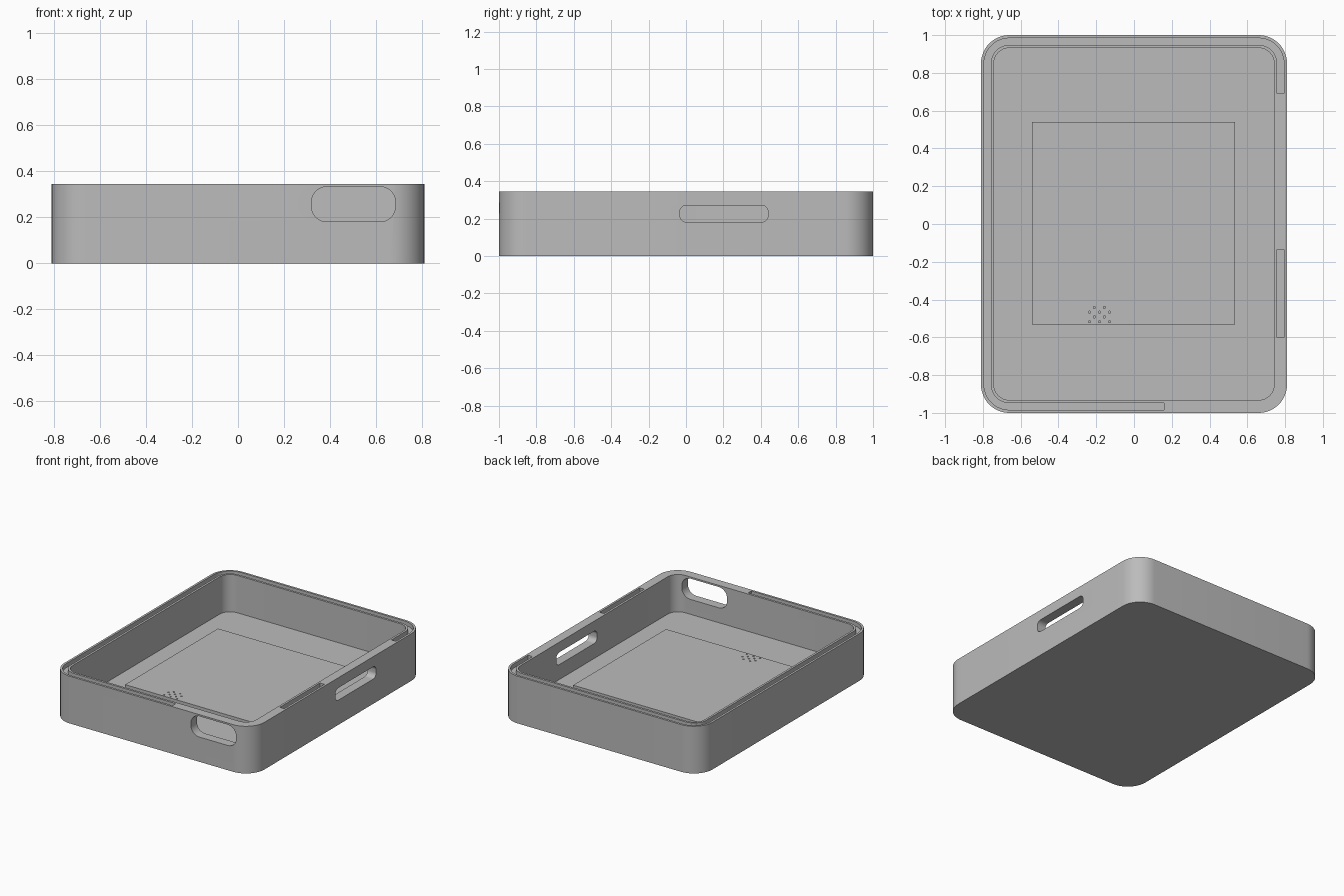
import bpy, bmesh, math
from mathutils import Matrix

default = bpy.data.objects.get("Cube")
if default:
    bpy.data.objects.remove(default, do_unlink=True)

HX, HY, HEIGHT, RADIUS = 0.81, 1.0, 0.345, 0.15
WALL, FLOOR, GROOVE_DEPTH = 0.068, 0.072, 0.03
PLATE_TOP = 0.138

grey = bpy.data.materials.new("plain grey")
grey.use_nodes = True
colour = (0.5, 0.5, 0.5, 1)
grey.diffuse_color = colour
for node in grey.node_tree.nodes:
    if node.type == 'BSDF_PRINCIPLED':
        node.inputs["Base Color"].default_value = colour


def rounded_outline(hx, hy, r, steps=12):
    """Corner points of a rounded rectangle, counter-clockwise."""
    points = []
    for k, (sx, sy) in enumerate([(1, 1), (-1, 1), (-1, -1), (1, -1)]):
        for i in range(steps + 1):
            a = math.pi / 2 * (k + i / steps)
            points.append((sx * (hx - r) + r * math.cos(a),
                           sy * (hy - r) + r * math.sin(a)))
    return points


def add_prism(name, outline, z0, z1, matrix=None):
    """Extrude a flat outline from z0 to z1, then place it."""
    bm = bmesh.new()
    face = bm.faces.new([bm.verts.new((x, y, z0)) for x, y in outline])
    new = bmesh.ops.extrude_face_region(bm, geom=[face])["geom"]
    verts = [v for v in new if isinstance(v, bmesh.types.BMVert)]
    bmesh.ops.translate(bm, verts=verts, vec=(0, 0, z1 - z0))
    bmesh.ops.recalc_face_normals(bm, faces=bm.faces)
    if matrix:
        bm.transform(matrix)
    mesh = bpy.data.meshes.new(name)
    bm.to_mesh(mesh)
    bm.free()
    mesh.materials.append(grey)
    obj = bpy.data.objects.new(name, mesh)
    bpy.context.collection.objects.link(obj)
    return obj


def add_box(name, x0, x1, y0, y1, z0, z1):
    return add_prism(name, [(x0, y0), (x1, y0), (x1, y1), (x0, y1)], z0, z1)


def cut(target, cutter):
    """Subtract a cutter and discard it."""
    mod = target.modifiers.new("cut", 'BOOLEAN')
    mod.operation, mod.solver, mod.object = 'DIFFERENCE', 'EXACT', cutter
    bpy.context.view_layer.update()
    graph = bpy.context.evaluated_depsgraph_get()
    mesh = bpy.data.meshes.new_from_object(target.evaluated_get(graph))
    target.modifiers.clear()
    target.data = mesh
    bpy.data.objects.remove(cutter, do_unlink=True)


def inset_prism(name, d, z0, z1):
    return add_prism(name, rounded_outline(HX - d, HY - d, RADIUS - d), z0, z1)


# Open tray with rounded corners
tray = inset_prism("tray", 0, 0, HEIGHT)
cut(tray, inset_prism("cavity", WALL, FLOOR, HEIGHT + 0.1))

# Rim groove, interrupted beside the two wall openings
groove = inset_prism("groove", 0.016, HEIGHT - GROOVE_DEPTH, HEIGHT + 0.1)
cut(groove, inset_prism("groove_core", 0.052, 0, 1))
cut(groove, add_box("side_gap", 0.6, 1, -0.135, 0.69, 0, 1))
cut(groove, add_box("corner_gap", 0.16, 1, -1.1, -0.6, 0, 1))
cut(tray, groove)

# Rounded opening in the front wall
front = Matrix.Translation((0.502, -HY, 0.257)) @ Matrix.Rotation(math.pi / 2, 4, 'X')
cut(tray, add_prism("front_opening", rounded_outline(0.182, 0.076, 0.066), -0.12, 0.12, front))

# Rounded opening in the left side wall
side = (Matrix.Translation((HX, 0.203, 0.226)) @ Matrix.Rotation(math.pi / 2, 4, 'Z')
        @ Matrix.Rotation(math.pi / 2, 4, 'X'))
cut(tray, add_prism("side_opening", rounded_outline(0.236, 0.045, 0.036), -0.12, 0.12, side))

# Raised square plate on the floor
plate = add_box("floor_plate", -0.54, 0.535, -0.533, 0.54, FLOOR - 0.01, PLATE_TOP)

# Staggered pattern of small blind holes in the plate
for row in range(4):
    for col in range(3 if row % 2 else 2):
        x = -0.183 + 0.053 * (col - (1 if row % 2 else 0.5))
        y = -0.442 - 0.025 * row
        hole = rounded_outline(0.006, 0.006, 0.0059, 3)
        cut(plate, add_prism("hole", hole, PLATE_TOP - 0.03, PLATE_TOP + 0.05,
                             Matrix.Translation((x, y, 0))))

# Smooth the rounded walls and keep the edges crisp
for obj in (tray, plate):
    bpy.ops.object.select_all(action='DESELECT')
    obj.select_set(True)
    bpy.context.view_layer.objects.active = obj
    bpy.ops.object.shade_smooth_by_angle(angle=math.radians(30))
